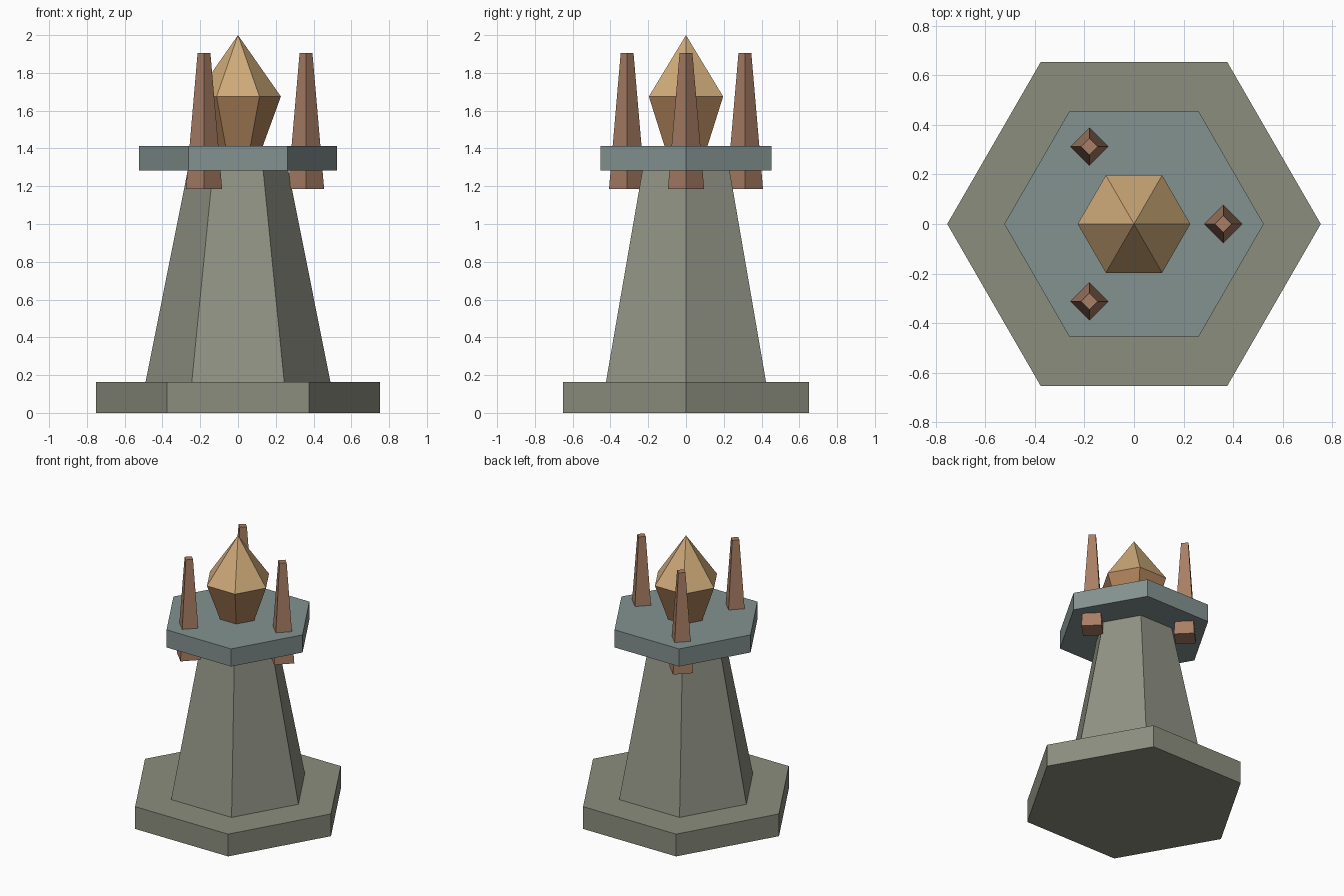
import bpy, bmesh
from math import cos, sin, tau

if "Cube" in bpy.data.objects:
    bpy.data.objects.remove(bpy.data.objects["Cube"])


def material(name, rgb):
    m = bpy.data.materials.new(name)
    m.diffuse_color = (*rgb, 1)
    m.use_nodes = True
    m.node_tree.nodes["Principled BSDF"].inputs["Base Color"].default_value = m.diffuse_color
    return m


def turned(name, sides, profile, mats, loc=(0, 0, 0)):
    """Faceted solid from (radius, z) rings; mats gives one material per band."""
    bm = bmesh.new()
    rings = []
    for r, z in profile:
        n = sides if r > 0 else 1
        rings.append([bm.verts.new((r * cos(tau * i / sides), r * sin(tau * i / sides), z))
                      for i in range(n)])
    for band, (low, high) in enumerate(zip(rings, rings[1:])):
        for i in range(sides):
            j = (i + 1) % sides
            quad = [low[i], low[j], high[j % len(high)], high[i % len(high)]]
            face = bm.faces.new(list(dict.fromkeys(quad)))
            face.material_index = min(band, len(mats) - 1)
    bm.faces.new(rings[0][::-1])
    if len(rings[-1]) > 1:
        bm.faces.new(rings[-1]).material_index = len(mats) - 1
    bmesh.ops.recalc_face_normals(bm, faces=bm.faces[:])
    mesh = bpy.data.meshes.new(name)
    bm.to_mesh(mesh)
    bm.free()
    for m in mats:
        mesh.materials.append(m)
    ob = bpy.data.objects.new(name, mesh)
    ob.location = loc
    bpy.context.collection.objects.link(ob)
    return ob


stone = material("stone", (0.26, 0.27, 0.21))
pale_stone = material("pale_stone", (0.28, 0.29, 0.23))
slate = material("slate", (0.23, 0.29, 0.28))
copper = material("copper", (0.40, 0.21, 0.13))
amber = material("amber", (0.42, 0.22, 0.10))
gold = material("gold", (0.62, 0.40, 0.19))

# Hexagonal base, tapered shaft and platform
turned("base", 6, [(0.753, 0), (0.753, 0.163)], [stone])
turned("shaft", 6, [(0.49, 0.16), (0.265, 1.29)], [pale_stone])
turned("platform", 6, [(0.523, 1.283), (0.523, 1.412)], [slate])

# Faceted flame: amber cup below, gold point above
turned("flame", 6, [(0.123, 1.39), (0.227, 1.675), (0, 2.0)], [amber, gold])

# Three tapered prongs passing through the platform
for k in range(3):
    a = tau * k / 3
    turned(f"prong_{k + 1}", 4, [(0.096, 1.185), (0.034, 1.905)], [copper],
           (0.36 * cos(a), 0.36 * sin(a), 0))
